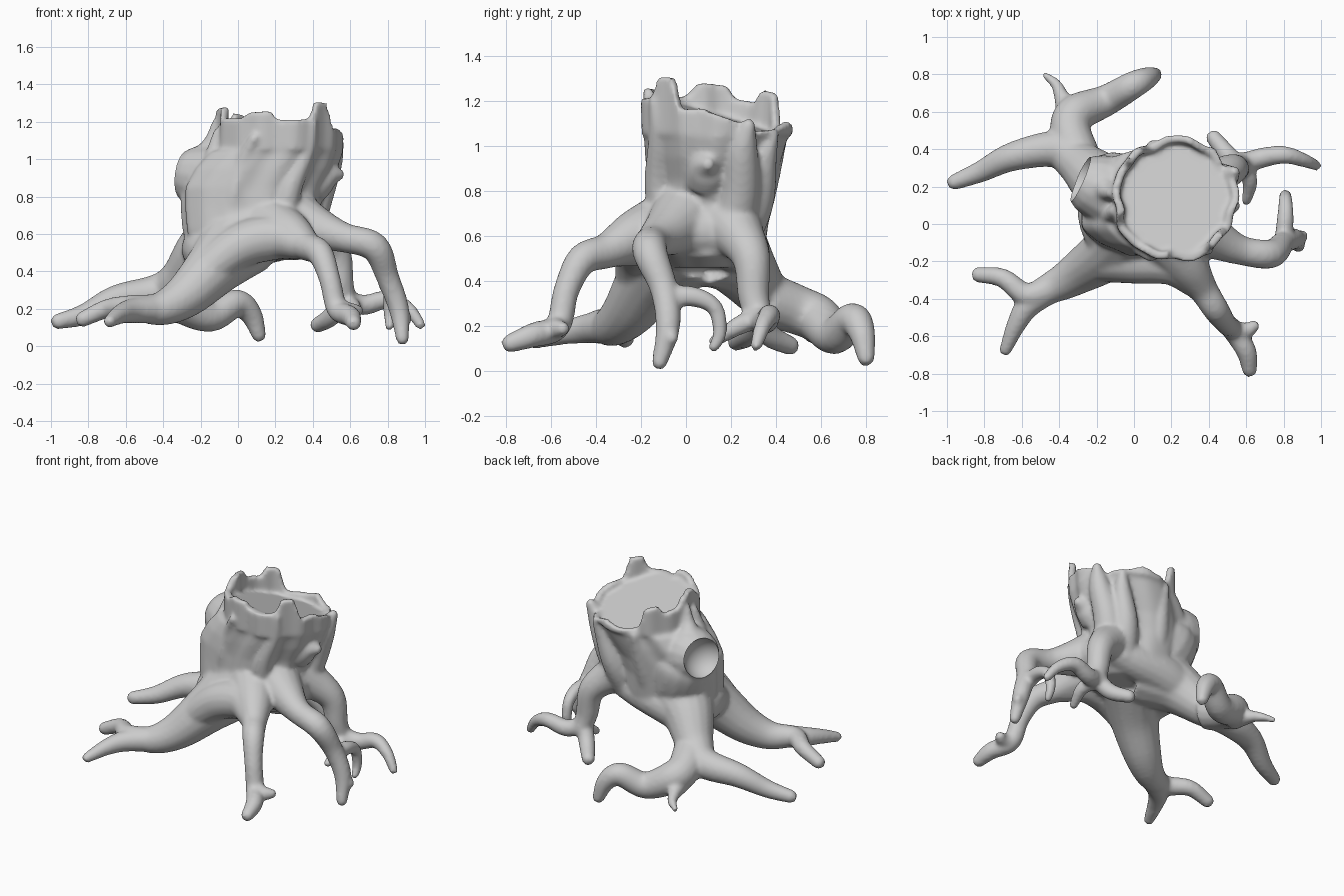
import bpy, bmesh, math
from mathutils import Vector

bm = bmesh.new()
SEG = 96


def bridge(rings):
    """Join vertex rings with quads and cap both ends."""
    n = len(rings[0])
    for a, b in zip(rings, rings[1:]):
        for i in range(n):
            j = (i + 1) % n
            bm.faces.new((a[i], a[j], b[j], b[i]))
    bm.faces.new(rings[0][::-1])
    bm.faces.new(rings[-1])


def spline(pts, steps=6):
    """Catmull-Rom through (x, y, z, radius) points."""
    p = [Vector(q) for q in pts]
    p = [p[0] * 2 - p[1]] + p + [p[-1] * 2 - p[-2]]
    out = []
    for i in range(1, len(p) - 2):
        a, b, c, d = p[i - 1:i + 3]
        for s in range(steps):
            t = s / steps
            out.append(0.5 * (2 * b + (c - a) * t + (2 * a - 5 * b + 4 * c - d) * t * t
                              + (3 * b - a - 3 * c + d) * t ** 3))
    return out + [p[-2]]


def tube(*pts):
    """Tapered round limb with a blunt rounded tip."""
    path = spline(pts)
    pos = [q.to_3d() for q in path]
    rad = [max(q[3], 0.012) for q in path]
    end = (pos[-1] - pos[-2]).normalized()
    pos.append(pos[-1] + end * rad[-1] * 0.6)
    rad.append(rad[-1] * 0.6)
    rings, side = [], None
    for i, c in enumerate(pos):
        d = (pos[min(i + 1, len(pos) - 1)] - pos[max(i - 1, 0)]).normalized()
        side = d.orthogonal() if side is None else side - d * side.dot(d)
        side.normalize()
        up = d.cross(side)
        rings.append([bm.verts.new(c + rad[i] * (side * math.cos(k * math.tau / 16)
                                                 + up * math.sin(k * math.tau / 16)))
                      for k in range(16)])
    bridge(rings)


# Trunk: lofted sections, jagged rim, slanted cut recessed inside the rim
RIM = [(0, 1.14), (20, 1.10), (28, 1.06), (60, 1.08), (75, 1.11), (95, 1.08), (118, 1.09),
       (124, 1.23), (140, 1.25), (146, 1.19), (165, 1.21), (172, 1.27), (196, 1.28), (204, 1.22),
       (232, 1.22), (240, 1.25), (262, 1.26), (267, 1.21), (290, 1.21), (302, 1.22),
       (307, 1.31), (324, 1.30), (329, 1.16), (348, 1.17), (360, 1.14)]


def rim_z(deg):
    for (a, za), (b, zb) in zip(RIM, RIM[1:]):
        if a <= deg <= b:
            return za + (zb - za) * (deg - a) / (b - a)


def section(cx, cy, rx, ry, height, grow=0.0):
    ring = []
    for i in range(SEG):
        t = math.tau * i / SEG
        w = 1 + 0.022 * math.sin(5 * t + 1) + 0.02 * math.sin(9 * t) + 0.012 * math.sin(14 * t + 2)
        x = cx + (rx * w + grow) * math.cos(t)
        y = cy + (ry * w + grow) * math.sin(t)
        z = height(math.degrees(t), x, y) if callable(height) else height
        ring.append(bm.verts.new((x, y, z)))
    return ring


def top_z(deg, x, y):
    return rim_z(deg)


def cut_z(deg, x, y):
    return 1.12 - 0.3 * (y - 0.14) - 0.06 * (x - 0.23)


bridge([section(*s) for s in [
    (.08, .08, .24, .20, .46), (.08, .08, .34, .26, .51), (.07, .085, .365, .27, .62),
    (.06, .10, .365, .27, .74), (.08, .11, .385, .28, .85), (.135, .12, .385, .30, .95),
    (.19, .13, .36, .315, 1.04), (.215, .135, .335, .33, 1.05), (.22, .135, .335, .335, top_z),
    (.22, .135, .335, .335, top_z, -.042), (.22, .135, .335, .33, cut_z, -.045)]])

# Hollow side stub on the left
tube((.05, .12, .6, .2), (-.07, .17, .72, .2), (-.12, .19, .85, .195), (-.14, .2, .93, .14))
tube((-.06, .15, .88, .2), (-.14, .18, .895, .19), (-.23, .215, .91, .165), (-.26, .228, .915, .15))
tube((-.17, .19, .92, .12), (-.16, .19, 1.02, .08), (-.135, .17, 1.1, .045), (-.12, .16, 1.2, .02))

# Back left root with two forks and a twig
tube((0, .12, .6, .24), (-.17, .22, .5, .17), (-.3, .33, .36, .12), (-.42, .4, .29, .1),
     (-.65, .36, .25, .078), (-.82, .28, .17, .058), (-.97, .22, .13, .042))
tube((-.3, .36, .32, .12), (-.34, .5, .27, .11), (-.31, .59, .23, .105), (-.15, .66, .16, .085),
     (-.01, .74, .23, .075), (.07, .78, .17, .06), (.115, .8, .05, .038))
tube((-.34, .56, .2, .08), (-.39, .69, .17, .04), (-.42, .75, .15, .03), (-.48, .8, .13, .018))

# Front left root with two forks
tube((.02, 0, .58, .22), (-.12, -.14, .43, .16), (-.28, -.25, .27, .12), (-.42, -.33, .2, .09),
     (-.57, -.38, .21, .065), (-.7, -.29, .2, .052), (-.84, -.27, .14, .042))
tube((-.42, -.33, .2, .08), (-.56, -.43, .19, .068), (-.63, -.54, .17, .052), (-.69, -.68, .13, .033))
# Skirts joining neighbouring roots under the trunk
tube((-.22, -.21, .36, .1), (0, -.2, .53, .12), (.2, -.21, .58, .12), (.35, -.33, .54, .08))
tube((.4, .2, .6, .09), (.2, .22, .57, .12), (0, .24, .54, .13), (-.15, .24, .5, .13))
tube((.4, -.05, .62, .09), (.35, .08, .62, .12), (.38, .2, .6, .09))
tube((-.12, -.12, .47, .12), (-.17, .04, .52, .13), (-.16, .2, .5, .13))

# Front right root
tube((.15, -.05, .66, .16), (.28, -.22, .6, .12), (.37, -.35, .535, .08), (.44, -.46, .495, .07),
     (.49, -.53, .36, .058), (.53, -.57, .2, .058), (.6, -.68, .16, .055), (.62, -.79, .12, .04))
tube((.53, -.57, .2, .05), (.6, -.57, .19, .045), (.65, -.54, .19, .03))

# Right root and its side branch
tube((.25, .02, .7, .18), (.42, -.07, .63, .12), (.57, -.14, .58, .08), (.73, -.16, .53, .078),
     (.8, -.1, .37, .062), (.86, -.08, .2, .055), (.88, -.12, .03, .034))
tube((.8, -.08, .33, .05), (.81, .04, .33, .045), (.81, .13, .28, .037), (.81, .15, .17, .032), (.81, .12, .1, .024))
tube((.85, -.08, .2, .05), (.91, -.06, .14, .028))

# Back right root and its three toes
tube((.25, .15, .7, .2), (.41, .23, .61, .12), (.52, .29, .5, .085), (.55, .3, .33, .07), (.58, .33, .22, .06))
tube((.55, .31, .26, .055), (.67, .35, .22, .055), (.8, .37, .25, .048), (.91, .34, .2, .038), (.98, .31, .11, .028))
tube((.56, .31, .25, .055), (.5, .37, .16, .052), (.42, .47, .11, .042))
tube((.57, .32, .24, .05), (.62, .23, .2, .042), (.6, .12, .13, .027))

# Bark ridges and knobs, sunk into the trunk
tube((-.02, -.08, .6, .06), (-.02, -.11, .8, .06), (.03, -.12, .98, .05), (.09, -.18, 1.12, .025))
tube((.28, .22, .55, .09), (.33, .31, .75, .08), (.39, .35, .95, .055), (.42, .39, 1.05, .025))
tube((.08, .24, .55, .09), (.08, .31, .75, .08), (.1, .38, .95, .055), (.1, .43, 1.05, .025))
tube((.36, .2, .62, .1), (.42, .24, .8, .09), (.49, .25, .98, .07), (.54, .28, 1.1, .03))
tube((.4, .09, .86, .1), (.48, .09, .91, .075), (.55, .1, .92, .03))
tube((-.15, -.02, .5, .09), (-.17, .01, .75, .085), (-.14, .04, .95, .06), (-.1, .07, 1.15, .03))
tube((.24, -.1, .65, .07), (.28, -.12, .85, .065), (.37, -.12, 1.05, .045), (.4, -.14, 1.2, .025))

bmesh.ops.recalc_face_normals(bm, faces=bm.faces)
mesh = bpy.data.meshes.new("tree_stump")
bm.to_mesh(mesh)
bm.free()
stump = bpy.data.objects.new("tree_stump", mesh)
bpy.context.collection.objects.link(stump)

# Knot hole cutter
bpy.ops.mesh.primitive_uv_sphere_add(segments=48, ring_count=24, radius=0.14, location=(-.335, .26, .925))
cutter = bpy.context.object
cutter.name = "knot_hole_cutter"
cutter.hide_render = True

# Fuse everything into one organic skin, then carve the knot hole
remesh = stump.modifiers.new("fuse", 'REMESH')
remesh.mode = 'VOXEL'
remesh.voxel_size = 0.013
smooth = stump.modifiers.new("soften", 'SMOOTH')
smooth.factor, smooth.iterations = 0.5, 8
carve = stump.modifiers.new("knot_hole", 'BOOLEAN')
carve.operation, carve.object = 'DIFFERENCE', cutter

bpy.ops.object.select_all(action='DESELECT')
stump.select_set(True)
bpy.context.view_layer.objects.active = stump
bpy.ops.object.convert(target='MESH')
bpy.data.objects.remove(cutter)
bpy.ops.object.shade_smooth_by_angle(angle=math.radians(50))
